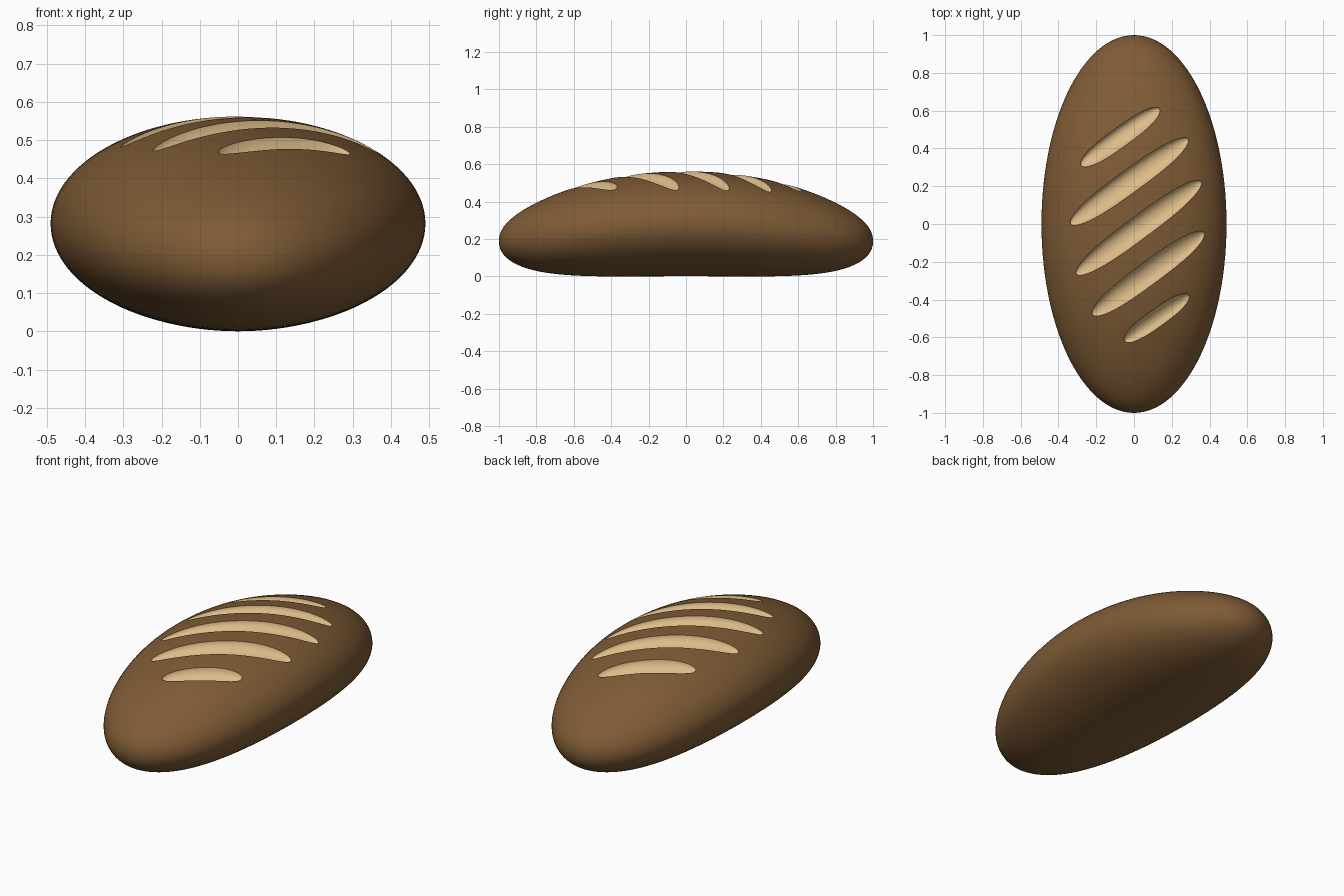
import bpy, bmesh, math
from mathutils import Vector

if "Cube" in bpy.data.objects:
    bpy.data.objects.remove(bpy.data.objects["Cube"])


def material(name, color):
    m = bpy.data.materials.new(name)
    m.diffuse_color = (*color, 1)
    m.use_nodes = True
    m.node_tree.nodes["Principled BSDF"].inputs["Base Color"].default_value = m.diffuse_color
    return m


def make_object(name, bm, mat):
    bmesh.ops.recalc_face_normals(bm, faces=bm.faces)
    me = bpy.data.meshes.new(name)
    bm.to_mesh(me)
    bm.free()
    me.materials.append(mat)
    ob = bpy.data.objects.new(name, me)
    bpy.context.collection.objects.link(ob)
    return ob


crust = material("crust", (0.21, 0.105, 0.036))
crumb = material("crumb", (0.73, 0.51, 0.25))

# Loaf shape: half width 0.49, half length 1, spine drooping to the tips
HW, HH = 0.49, 0.28


def spine(y):
    return 0.2825 - 0.12 * y**2 + 0.027 * y**6


def half_height(y):
    return HH * max(0, 1 - abs(y)**2.2)**(1 / 2.2)


def top_z(x, y):
    w = HW * math.sqrt(max(1e-6, 1 - y * y))
    return spine(y) + half_height(y) * math.sqrt(max(0, 1 - (x / w)**2))


# Loaf body: rounded cube grid stretched into the loaf
bm = bmesh.new()
bmesh.ops.create_cube(bm, size=2)
bmesh.ops.subdivide_edges(bm, edges=bm.edges[:], cuts=27, use_grid_fill=True)
for v in bm.verts:
    d = Vector([math.tan(c * math.pi / 4) for c in v.co]).normalized()
    r = math.hypot(d.x, d.z)
    up = d.z / r * half_height(d.y) if r > 1e-6 else 0
    v.co = (HW * d.x, d.y, spine(d.y) + up)
loaf = make_object("bread_loaf", bm, crust)

# Slash cutters: tapered tubes that follow the top of the crust
SLASHES = [  # start x, y, end x, y, half width
    (-0.28, 0.31, 0.135, 0.61, 0.052),
    (-0.335, 0.0, 0.285, 0.45, 0.061),
    (-0.305, -0.265, 0.355, 0.225, 0.061),
    (-0.22, -0.48, 0.37, -0.045, 0.061),
    (-0.05, -0.62, 0.29, -0.375, 0.047),
]
RINGS, SIDES = 36, 24
bm = bmesh.new()
for x0, y0, x1, y1, w in SLASHES:
    a, b = Vector((x0, y0)), Vector((x1, y1))
    side = Vector((-(b - a).y, (b - a).x)).normalized()
    rings = []
    for i in range(RINGS + 1):
        s = -math.cos(math.pi * i / RINGS) * 0.998
        k = (1 - abs(s)**2.8)**0.5
        p = a.lerp(b, (s + 1) / 2)
        z = top_z(p.x, p.y)
        e = 0.02
        tilt = (top_z(*(p + side * e)) - top_z(*(p - side * e))) / (2 * e)
        ring = []
        for j in range(SIDES):
            t = 2 * math.pi * j / SIDES
            o = w * k * math.cos(t)
            q = p + side * o
            ring.append(bm.verts.new((q.x, q.y, z + tilt * o + 0.045 * k * math.sin(t))))
        rings.append(ring)
    for r0, r1 in zip(rings, rings[1:]):
        for j in range(SIDES):
            n = (j + 1) % SIDES
            bm.faces.new((r0[j], r0[n], r1[n], r1[j]))
    bm.faces.new(rings[0])
    bm.faces.new(rings[-1])
cutter = make_object("slash_cutter", bm, crumb)
cutter.hide_render = True

# Cut the slashes, carrying the pale crumb material into them
loaf.data.materials.append(crumb)
mod = loaf.modifiers.new("slashes", "BOOLEAN")
mod.operation = "DIFFERENCE"
mod.solver = "EXACT"
mod.material_mode = "TRANSFER"
mod.object = cutter
bpy.context.view_layer.objects.active = loaf
loaf.select_set(True)
cutter.select_set(False)
bpy.ops.object.modifier_apply(modifier=mod.name)
bpy.data.objects.remove(cutter)

# Smooth the crumb, keep the crust edge sharp, rest the loaf on the ground
bpy.ops.object.shade_smooth_by_angle(angle=math.radians(25))
low = min(v.co.z for v in loaf.data.vertices)
for v in loaf.data.vertices:
    v.co.z -= low
